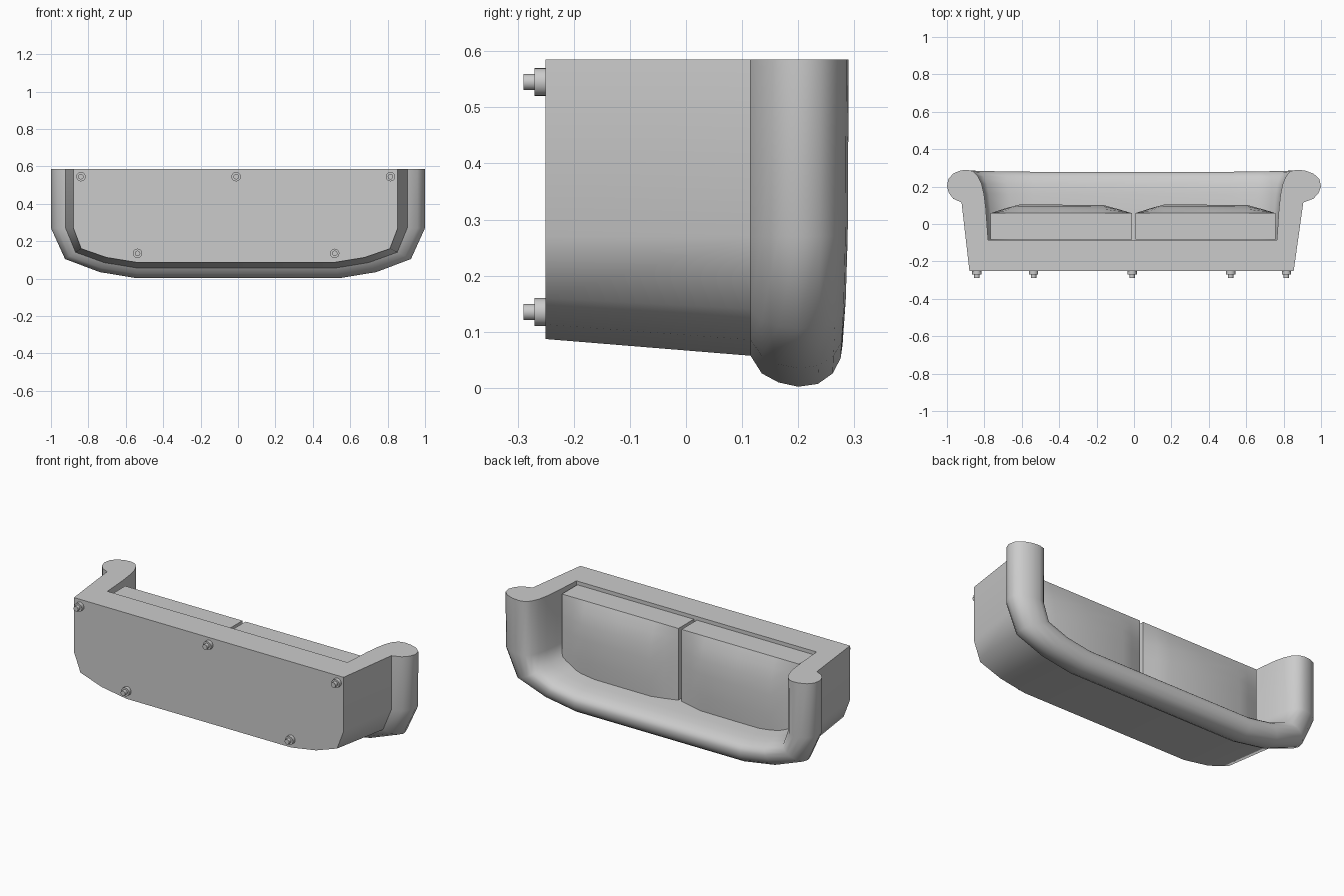
import bpy, bmesh, math
from mathutils import Matrix

if "Cube" in bpy.data.objects:
    bpy.data.objects.remove(bpy.data.objects["Cube"])

GREY = (0.6, 0.6, 0.6, 1)
grey = bpy.data.materials.new("plain grey")
grey.use_nodes = True
grey.diffuse_color = GREY
grey.node_tree.nodes["Principled BSDF"].inputs["Base Color"].default_value = GREY


def finish(bm, name, angle):
    bmesh.ops.recalc_face_normals(bm, faces=bm.faces)
    mesh = bpy.data.meshes.new(name)
    bm.to_mesh(mesh)
    bm.free()
    mesh.materials.append(grey)
    obj = bpy.data.objects.new(name, mesh)
    bpy.context.collection.objects.link(obj)
    bpy.ops.object.select_all(action='DESELECT')
    obj.select_set(True)
    bpy.context.view_layer.objects.active = obj
    bpy.ops.object.shade_smooth_by_angle(angle=math.radians(angle))
    return obj


# Half paths of the shell (x, z), from the arm's open end to the back
BASE = [(0.867, 0.585), (0.867, 0.27), (0.825, 0.16), (0.69, 0.113), (0.53, 0.087)]
OUTER = [(1, 0.585), (1, 0.27), (0.925, 0.105), (0.74, 0.035), (0.54, 0.002)]
INNER = [(0.772, 0.585), (0.772, 0.27), (0.75, 0.205), (0.65, 0.17), (0.53, 0.155)]
CREST = [1, 0.98, 0.94, 0.9, 0.88]
# Cross-section (t, y): t = 1 on the outer path, 0 on the base, -1 on the inner
SECTION = [(0, -0.25), (0.35, 0.115), (0.72, 0.135), (0.91, 0.165), (1, 0.2),
           (0.94, 0.24), (0.72, 0.27), (0.4, 0.286), (0.1, 0.29), (-0.2, 0.282),
           (-0.45, 0.257), (-0.65, 0.215), (-0.78, 0.16), (-0.88, 0.08), (-1, -0.085)]


def station(bm, i, side):
    ring = []
    for t, y in SECTION:
        goal, shift = (OUTER, 0) if t > 0 else (INNER, -0.008)
        k = abs(t)
        x = (side * BASE[i][0] - 0.013) * (1 - k) + (side * goal[i][0] + shift) * k
        z = BASE[i][1] * (1 - k) + goal[i][1] * k
        if y > 0.2:
            y = 0.2 + (y - 0.2) * CREST[i]
        ring.append(bm.verts.new((x, y, z)))
    return ring


# Shell: arms and back with a rolled rim, closed by the seat deck
bm = bmesh.new()
rings = [station(bm, i, -1) for i in range(5)]
rings += [station(bm, i, 1) for i in reversed(range(5))]
for a, b in zip(rings, rings[1:]):
    for j in range(len(SECTION) - 1):
        bm.faces.new((a[j], a[j + 1], b[j + 1], b[j]))
bm.faces.new([r[0] for r in rings])
bm.faces.new([r[-1] for r in rings])
bm.faces.new(rings[0] + rings[-1][::-1])
finish(bm, "sofa_shell", 52)


# Domed seat cushions
def cushion(name, x0, x1):
    cols = [(0, 0), (0.1, 0.55), (0.2, 1), (0.5, 1), (0.8, 0.95), (0.9, 0.5), (1, 0)]
    rows = [(0.565, 0), (0.51, 0.5), (0.44, 0.85), (0.36, 1), (0.24, 1), (0.14, 0.85)]
    bm = bmesh.new()
    grid = [[bm.verts.new((x0 + (x1 - x0) * u, 0.058 + 0.045 * h * g, z))
             for u, h in cols] for z, g in rows]
    for a, b in zip(grid, grid[1:]):
        for j in range(len(cols) - 1):
            bm.faces.new((a[j], a[j + 1], b[j + 1], b[j]))
    rim = [e for e in bm.edges if e.is_boundary]
    made = bmesh.ops.extrude_edge_only(bm, edges=rim)["geom"]
    for v in made:
        if isinstance(v, bmesh.types.BMVert):
            v.co.y = -0.083
    bmesh.ops.holes_fill(bm, edges=[e for e in bm.edges if e.is_boundary])
    finish(bm, name, 35)


cushion("right_cushion", -0.766, -0.012)
cushion("left_cushion", 0.008, 0.757)


# Stepped feet on the underside
def foot(name, x, z):
    bm = bmesh.new()
    for radius, top, tip in ((0.025, -0.245, -0.27), (0.0145, -0.265, -0.29)):
        place = Matrix.Translation((x, (top + tip) / 2, z)) @ Matrix.Rotation(math.pi / 2, 4, 'X')
        bmesh.ops.create_cone(bm, cap_ends=True, segments=20, radius1=radius,
                              radius2=radius, depth=top - tip, matrix=place)
    finish(bm, name, 40)


for n, x in enumerate((-0.84, -0.01, 0.815)):
    foot(f"front_foot_{n + 1}", x, 0.545)
for n, x in enumerate((-0.537, 0.517)):
    foot(f"back_foot_{n + 1}", x, 0.135)
